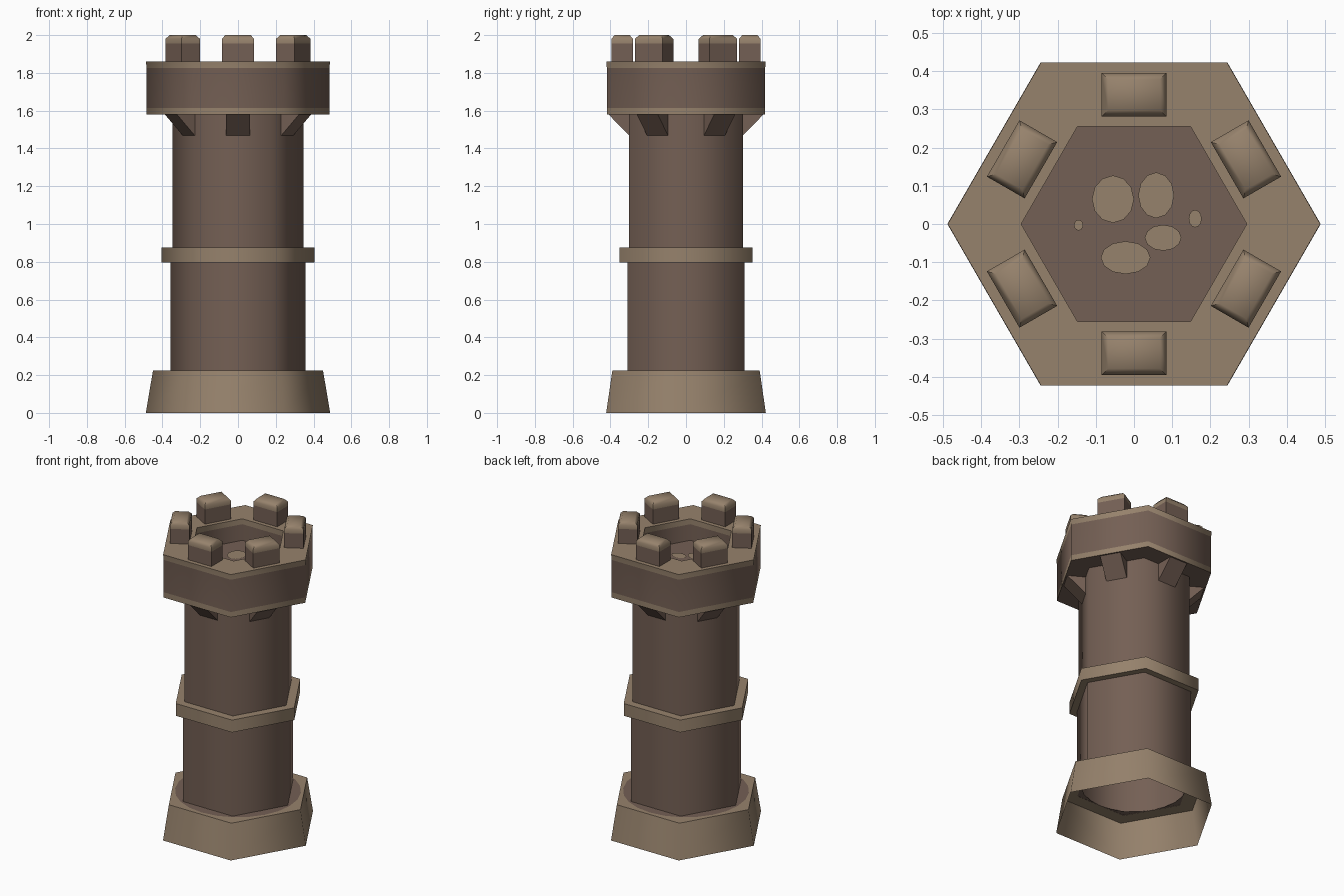
import bpy, bmesh, math
from mathutils import Matrix, Vector

if "Cube" in bpy.data.objects:
    bpy.data.objects.remove(bpy.data.objects["Cube"])

def material(name, rgb):
    m = bpy.data.materials.new(name)
    m.diffuse_color = (*rgb, 1)
    m.use_nodes = True
    m.node_tree.nodes["Principled BSDF"].inputs["Base Color"].default_value = m.diffuse_color
    return m

TAN = material("tan stone", (0.305, 0.223, 0.150))
BROWN = material("brown stone", (0.175, 0.116, 0.089))

def finish(bm, name, mats, rule=None, smooth=True, recalc=True):
    """Turn a bmesh into an object, colouring faces by a rule on their centre."""
    if recalc:
        bmesh.ops.recalc_face_normals(bm, faces=bm.faces)
    for f in bm.faces:
        f.material_index = rule(f.calc_center_median()) if rule else 0
    me = bpy.data.meshes.new(name)
    bm.to_mesh(me)
    bm.free()
    for m in mats:
        me.materials.append(m)
    ob = bpy.data.objects.new(name, me)
    bpy.context.collection.objects.link(ob)
    if smooth:
        bpy.ops.object.select_all(action='DESELECT')
        ob.select_set(True)
        bpy.context.view_layer.objects.active = ob
        bpy.ops.object.shade_smooth_by_angle(angle=math.radians(65))
    return ob

def lathe(name, profile, mats, rule=None, n=6, closed=False, cap=False):
    """Sweep (radius, z) points round the z axis; profile runs upward on the outside."""
    bm = bmesh.new()
    rings = [[bm.verts.new((r * math.cos(2 * math.pi * i / n),
                            r * math.sin(2 * math.pi * i / n), z)) for i in range(n)]
             for r, z in profile]
    pairs = list(zip(rings, rings[1:]))
    if closed:
        pairs.append((rings[-1], rings[0]))
    for a, b in pairs:
        for i in range(n):
            j = (i + 1) % n
            bm.faces.new((a[i], a[j], b[j], b[i]))
    if cap:
        bm.faces.new(rings[-1])
    return finish(bm, name, mats, rule, recalc=False)

# Open-bottomed tapered base
lathe("base", [(0.488, 0), (0.45, 0.225), (0.355, 0.225)], [TAN])
# Worn brown patches where the shaft meets the base
lathe("base_worn_patch", [(0.372, 0.228), (0.312, 0.228)], [BROWN], n=24)

# Shaft in two steps, with the belt between
lathe("lower_shaft", [(0.358, 0.225), (0.358, 0.82)], [BROWN])
lathe("upper_shaft", [(0.347, 0.82), (0.347, 1.60)], [BROWN])
lathe("belt", [(0.405, 0.795), (0.405, 0.875), (0.345, 0.875), (0.345, 0.795)],
      [TAN], closed=True)

# Battlement ring: tan edges, brown middle, sunken floor
def ring_rule(c):
    if c.z > 1.825:
        return 0
    if 1.581 < c.z < 1.615:
        return 0
    return 1

lathe("battlement", [(0.345, 1.58), (0.484, 1.58), (0.484, 1.615), (0.484, 1.825),
                     (0.487, 1.86), (0.295, 1.86), (0.295, 1.825), (0.295, 1.72)],
      [TAN, BROWN], ring_rule, cap=True)

# Light worn blotches on the floor
blotches = [(-0.055, 0.065, 0.055, 0.062), (0.058, 0.075, 0.047, 0.06),
            (-0.022, -0.088, 0.065, 0.043), (0.076, -0.036, 0.048, 0.034),
            (0.16, 0.014, 0.017, 0.023), (-0.145, -0.003, 0.012, 0.014)]
bm = bmesh.new()
for x, y, rx, ry in blotches:
    bmesh.ops.create_circle(bm, cap_ends=True, segments=12, radius=1,
                            matrix=Matrix.Translation((x, y, 1.724)) @ Matrix.Diagonal((rx, ry, 1, 1)))
for f in bm.faces:
    if f.normal.z < 0:
        f.normal_flip()
finish(bm, "floor_blotches", [TAN], smooth=False, recalc=False)

# Six merlons and six wedge brackets, one per side
for k in range(6):
    turn = Matrix.Rotation(math.radians(30 + 60 * k), 4, 'Z')

    # Merlon: brown block with a tan chamfered cap
    bm = bmesh.new()
    rings = []
    for z, inset in ((1.855, 0), (1.955, 0), (1.98, 0), (2.0, 0.017)):
        dx, dy = 0.057 - inset, 0.085 - inset
        rings.append([bm.verts.new(turn @ Vector((0.338 + sx * dx, sy * dy, z)))
                      for sx, sy in ((-1, -1), (1, -1), (1, 1), (-1, 1))])
    for a, b in zip(rings, rings[1:]):
        for i in range(4):
            j = (i + 1) % 4
            bm.faces.new((a[i], a[j], b[j], b[i]))
    bm.faces.new(rings[-1])
    bm.faces.new(rings[0][::-1])
    finish(bm, f"merlon_{k + 1}", [TAN, BROWN], lambda c: 0 if c.z > 1.956 else 1)

    # Bracket: triangular wedge under the battlement
    bm = bmesh.new()
    sides = [[bm.verts.new(turn @ Vector((r, s, z)))
              for r, z in ((0.295, 1.462), (0.412, 1.582), (0.295, 1.582))]
             for s in (-0.064, 0.064)]
    bm.faces.new(sides[0])
    bm.faces.new(sides[1][::-1])
    for i in range(3):
        j = (i + 1) % 3
        bm.faces.new((sides[0][i], sides[1][i], sides[1][j], sides[0][j]))
    finish(bm, f"bracket_{k + 1}", [BROWN], smooth=False)
